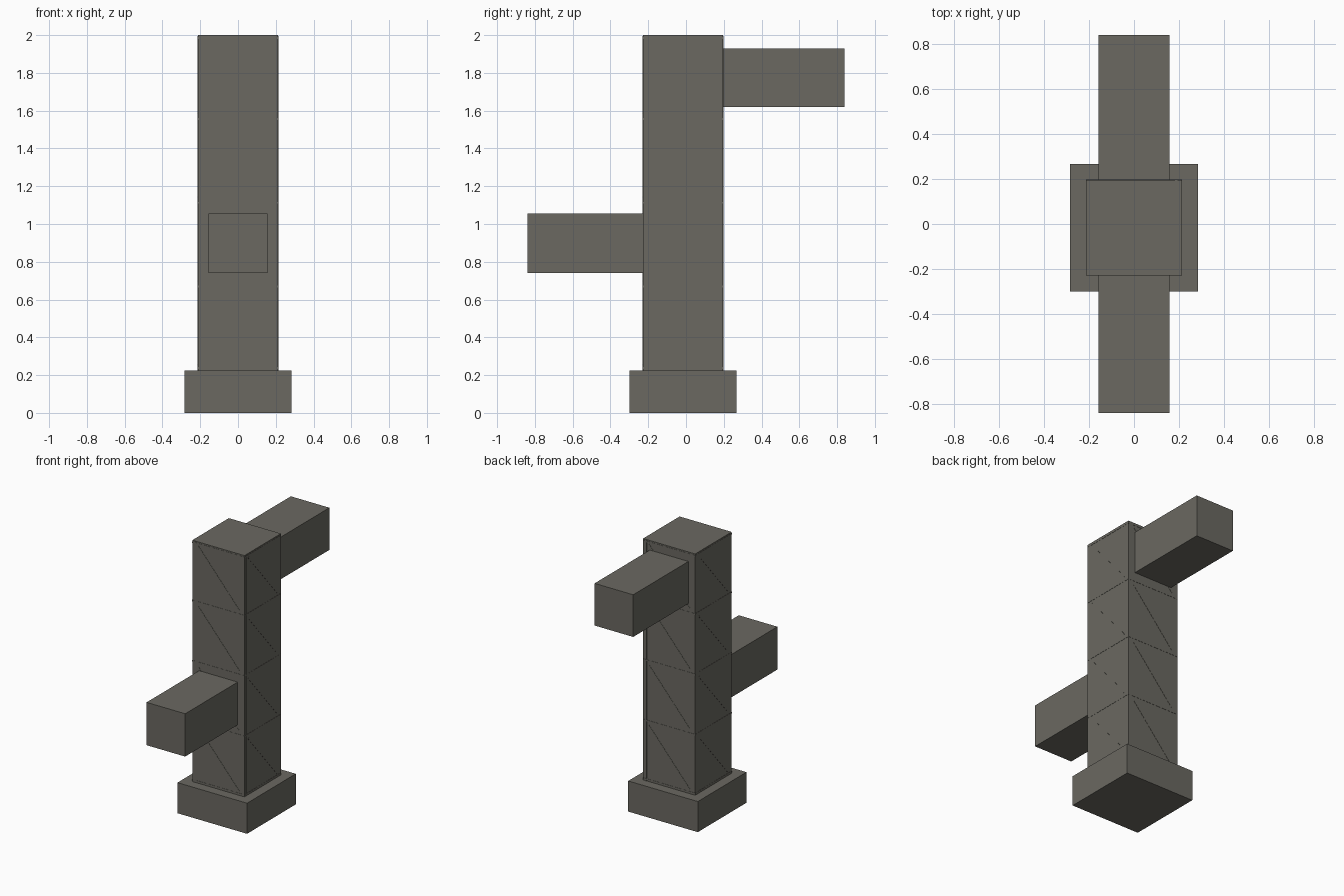
import bpy, math
from mathutils import Matrix, Vector

if "Cube" in bpy.data.objects:
    bpy.data.objects.remove(bpy.data.objects["Cube"])

mat = bpy.data.materials.new("weathered grey steel")
mat.diffuse_color = (0.145, 0.14, 0.12, 1)
mat.use_nodes = True
mat.node_tree.nodes["Principled BSDF"].inputs["Base Color"].default_value = mat.diffuse_color

CY = -0.016            # tower axis, slightly forward of centre
HALF = 0.212           # half width of the tower
Z0, Z1, PANELS = 0.225, 2.0, 4


def box(name, x, y, z):
    bpy.ops.mesh.primitive_cube_add(size=1)
    ob = bpy.context.object
    ob.name = name
    lo, hi = Vector((x[0], y[0], z[0])), Vector((x[1], y[1], z[1]))
    ob.data.transform(Matrix.Translation((lo + hi) / 2) @ Matrix.Diagonal((*(hi - lo), 1)))
    ob.data.materials.append(mat)
    return ob


def bar(name, a, b, side, width=0.01):
    """Thin bar on the front face between (x, z) points, turned to a side."""
    d = Vector(b) - Vector(a)
    mid = (Vector(a) + Vector(b)) / 2
    ob = box(name, (-d.length / 2, d.length / 2), (-0.006, 0.006), (-width / 2, width / 2))
    tilt = Matrix.Rotation(-math.atan2(d.y, d.x), 4, 'Y')
    place = Matrix.Translation((mid.x, -HALF + 0.0045, mid.y))
    turn = Matrix.Translation((0, CY, 0)) @ Matrix.Rotation(side * math.pi / 2, 4, 'Z')
    ob.data.transform(turn @ place @ tilt)


# Main masses
box("base_block", (-0.283, 0.283), (CY - 0.283, CY + 0.283), (0, Z0))
box("tower_column", (-HALF, HALF), (CY - HALF, CY + HALF), (Z0, Z1))
box("front_arm", (-0.157, 0.157), (-0.838, CY - HALF + 0.01), (0.74, 1.055))
box("back_arm", (-0.157, 0.157), (CY + HALF - 0.01, 0.838), (1.62, 1.93))

# Lattice bracing on each of the four sides
step = (Z1 - Z0) / PANELS
e = HALF - 0.025
for side in range(4):
    bar("corner_post", (-e, Z0), (-e, Z1 - 0.005), side)
    for k in range(PANELS + 1):
        z = min(max(Z0 + k * step, Z0 + 0.012), Z1 - 0.015)
        bar("cross_rail", (-HALF, z), (HALF, z), side)
    for k in range(PANELS):
        z = Z0 + k * step
        bar("diagonal_brace", (-e + 0.02, z + step - 0.03), (e - 0.02, z + 0.03), side)
